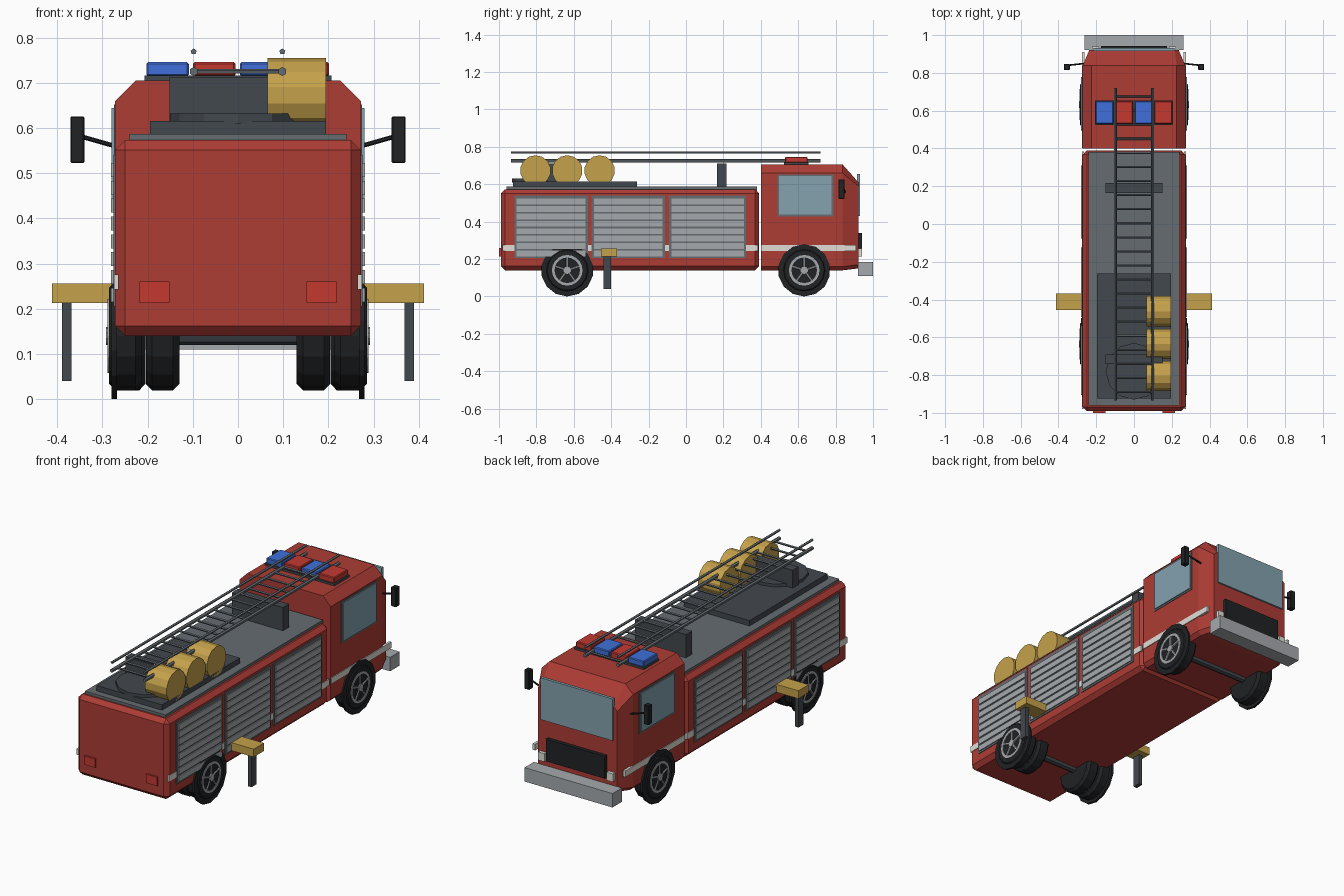
import bpy, bmesh, math
from mathutils import Vector, Matrix

if "Cube" in bpy.data.objects:
    bpy.data.objects.remove(bpy.data.objects["Cube"])

mats = {}
def mat(name, c):
    m = bpy.data.materials.new(name)
    m.diffuse_color = (*c, 1)
    m.use_nodes = True
    m.node_tree.nodes["Principled BSDF"].inputs["Base Color"].default_value = m.diffuse_color
    mats[name] = m
mat("red", (0.42, 0.045, 0.035))
mat("bright_red", (0.55, 0.04, 0.03))
mat("blue", (0.05, 0.16, 0.7))
mat("gold", (0.56, 0.36, 0.07))
mat("dark", (0.055, 0.065, 0.075))
mat("black", (0.015, 0.016, 0.018))
mat("grey", (0.13, 0.15, 0.165))
mat("silver", (0.38, 0.4, 0.42))
mat("glass", (0.23, 0.36, 0.43))
mat("white", (0.75, 0.73, 0.68))

def finish(name, bm, m):
    bmesh.ops.recalc_face_normals(bm, faces=bm.faces)
    me = bpy.data.meshes.new(name)
    bm.to_mesh(me)
    bm.free()
    me.materials.append(mats[m])
    ob = bpy.data.objects.new(name, me)
    bpy.context.collection.objects.link(ob)
    return ob

def box(name, x, y, z, m, bevel=0):
    bm = bmesh.new()
    bmesh.ops.create_cube(bm, size=1)
    for v in bm.verts:
        v.co = Vector([(a + b) / 2 + c * (b - a) for (a, b), c in zip((x, y, z), v.co)])
    if bevel:
        bmesh.ops.bevel(bm, geom=bm.edges[:], offset=bevel, segments=1, affect='EDGES')
    return finish(name, bm, m)

def rod(name, a, b, r, m, n=12, bevel=0):
    a, b = Vector(a), Vector(b)
    bm = bmesh.new()
    bmesh.ops.create_cone(bm, cap_ends=True, segments=n, radius1=r, radius2=r, depth=(b - a).length)
    if bevel:
        caps = [e for e in bm.edges if any(len(f.verts) > 4 for f in e.link_faces)]
        bmesh.ops.bevel(bm, geom=caps, offset=bevel, segments=1, affect='EDGES')
    q = (b - a).to_track_quat('Z', 'Y').to_matrix().to_4x4()
    bm.transform(Matrix.Translation((a + b) / 2) @ q)
    return finish(name, bm, m)

def ring(name, x, y, z, r1, r2, depth, m, n=20):
    # flat square-section ring with its axis along x
    bm = bmesh.new()
    loops = []
    for i in range(n):
        t = 2 * math.pi * i / n
        loops.append([bm.verts.new((x + dx, y + r * math.cos(t), z + r * math.sin(t)))
                      for r, dx in ((r1, 0), (r2, 0), (r2, depth), (r1, depth))])
    for i in range(n):
        p, q = loops[i], loops[(i + 1) % n]
        for k in range(4):
            bm.faces.new((p[k], p[(k + 1) % 4], q[(k + 1) % 4], q[k]))
    return finish(name, bm, m)

def span(s, a, b):
    return tuple(sorted((s * a, s * b)))

# Rear body and roof
box("body", (-.272, .272), (-.99, .39), (.14, .573), "red", .022)
box("roof_plate", (-.24, .24), (-.96, .38), (.56, .587), "grey")

# Cab lofted through three cross-sections
bm = bmesh.new()
rings = []
for y, w, zb, zt, c in ((.40, .272, .14, .705, .046), (.838, .272, .14, .705, .046), (.922, .236, .15, .61, .02)):
    pts = [(w - .02, zb), (w, zb + .02), (w, zt - c), (w - c, zt)]
    pts += [(-px, pz) for px, pz in reversed(pts)]
    rings.append([bm.verts.new((px, y, pz)) for px, pz in pts])
for p, q in zip(rings, rings[1:]):
    for k in range(8):
        bm.faces.new((p[k], p[(k + 1) % 8], q[(k + 1) % 8], q[k]))
bm.faces.new(rings[0])
bm.faces.new(rings[-1])
finish("cab", bm, "red")

# Cab front
box("windscreen", (-.215, .215), (.915, .931), (.43, .655), "glass")
box("grille", (-.175, .175), (.915, .942), (.22, .34), "black")
box("front_bumper", (-.262, .262), (.92, 1), (.11, .185), "silver")

# Roof light bar
box("light_bar_base", (-.207, .207), (.525, .655), (.70, .716), "dark")
for i, m in enumerate(("blue", "bright_red", "blue", "bright_red")):
    x = -.203 + i * .1035
    box("beacon", (x, x + .094), (.53, .65), (.714, .746), m, .004)

# Roof deck, turntable and ladder supports
box("roof_deck", (-.195, .195), (-.925, -.262), (.585, .616), "dark")
rod("turntable", (0, -.78, .61), (0, -.78, .632), .15, "dark", 12)
box("front_ladder_support", (-.152, .152), (.165, .217), (.585, .712), "dark")
box("rear_ladder_support", (-.152, .152), (-.74, -.69), (.61, .712), "dark")

# Ladder
for s in (-1, 1):
    rod("ladder_rail", (s * .098, -.935, .725), (s * .098, .72, .725), .01, "grey", 6)
    rod("ladder_handrail", (s * .098, -.935, .769), (s * .098, .72, .769), .007, "grey", 5)
for i in range(22):
    y = -.89 + i * 1.565 / 21
    rod("ladder_rung", (-.098, y, .725), (.098, y, .725), .006, "grey", 5)

# Hose rolls
for y in (-.805, -.635, -.462):
    rod("hose_roll", (.065, y, .673), (.195, y, .673), .082, "gold", 14)

# Outrigger beam across the body
box("outrigger_beam", (-.412, .412), (-.455, -.368), (.213, .256), "gold")

for s in (-1, 1):
    # Shutters with slats
    for a, b in ((-.917, -.525), (-.505, -.113), (-.09, .322)):
        box("shutter_frame", span(s, .265, .276), (a, b), (.205, .54), "grey")
        n = 8
        for i in range(n):
            z = .215 + i * .0395
            box("shutter_slat", span(s, .27, .281), (a + .012, b - .012), (z, z + .031), "silver")
    # Stripes
    box("body_stripe", span(s, .265, .2745), (-.98, .385), (.243, .276), "white")
    box("cab_stripe", span(s, .262, .276), (.402, .91), (.243, .276), "white")
    # Side window
    box("window_frame", span(s, .265, .275), (.488, .788), (.428, .652), "grey")
    box("side_window", span(s, .265, .28), (.497, .779), (.437, .644), "glass")
    # Mirror
    rod("mirror_arm", (s * .262, .85, .557), (s * .35, .84, .582), .005, "black", 6)
    box("mirror", span(s, .34, .371), (.815, .848), (.522, .626), "black", .003)
    # Lamps
    box("headlight", span(s, .185, .222), (.915, .94), (.213, .257), "white")
    box("tail_light", span(s, .152, .218), (-1, -.985), (.213, .26), "bright_red")
    # Outrigger leg
    box("outrigger_leg", span(s, .369, .39), (-.442, -.4), (.04, .22), "dark")
    # Wheels: arch disc, tyres, rim, spokes, hub
    for y, tyres in ((.632, ((.205, .285),)), (-.635, ((.213, .285), (.13, .204)))):
        z = .14
        rod("wheel_arch", (s * .268, y, z), (s * .28, y, z), .14, "black", 14)
        for a, b in tyres:
            rod("tyre", (s * a, y, z), (s * b, y, z), .121, "black", 16, .014)
        rod("axle", (0, y, z), (s * .2, y, z), .02, "dark", 8)
        ring("rim_ring", s * .278, y, z, .068, .082, s * .011, "silver")
        rod("hub", (s * .28, y, z), (s * .292, y, z), .02, "silver", 10)
        for k in range(5):
            t = math.pi / 2 + k * math.tau / 5
            rod("spoke", (s * .283, y, z),
                (s * .283, y + .072 * math.cos(t), z + .072 * math.sin(t)), .007, "silver", 6)
